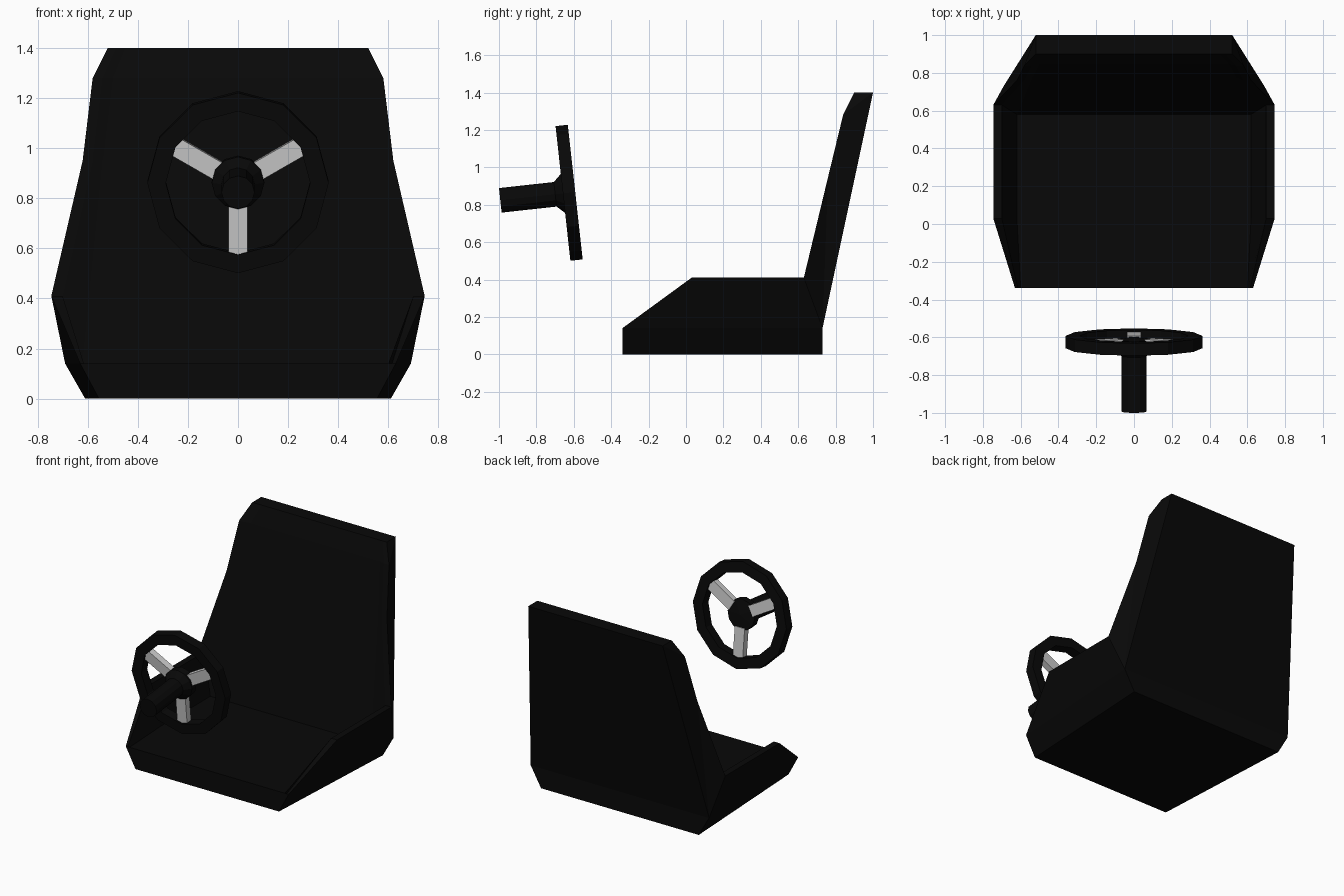
import bpy, bmesh, math
from mathutils import Matrix

if "Cube" in bpy.data.objects:
    bpy.data.objects.remove(bpy.data.objects["Cube"])

black = bpy.data.materials.new("black")
black.diffuse_color = (0.0025, 0.0025, 0.0025, 1)
black.use_nodes = True
black.node_tree.nodes["Principled BSDF"].inputs["Base Color"].default_value = black.diffuse_color
TILT = Matrix.Translation((0, -0.625, 0.864)) @ Matrix.Rotation(math.radians(6.3), 4, 'X')


def finish(name, bm, mat=None):
    bmesh.ops.remove_doubles(bm, verts=bm.verts, dist=1e-5)
    bmesh.ops.recalc_face_normals(bm, faces=bm.faces)
    me = bpy.data.meshes.new(name)
    bm.to_mesh(me)
    bm.free()
    ob = bpy.data.objects.new(name, me)
    bpy.context.collection.objects.link(ob)
    if mat:
        me.materials.append(mat)
    return ob


def lathe(name, profile, closed=False, sides=12):
    """Turn (radius, axial) points around the tilted steering axis."""
    bm = bmesh.new()
    rings = []
    for r, a in profile:
        rings.append([bm.verts.new((r * math.sin(2 * math.pi * i / sides), a,
                                    r * math.cos(2 * math.pi * i / sides)))
                      for i in range(sides)] if r else [bm.verts.new((0, a, 0))])
    pairs = list(zip(rings, rings[1:]))
    if closed:
        pairs.append((rings[-1], rings[0]))
    for p, q in pairs:
        for i in range(sides):
            j = (i + 1) % sides
            loop = [p[i % len(p)], p[j % len(p)], q[j % len(q)], q[i % len(q)]]
            bm.faces.new(list(dict.fromkeys(loop)))
    ob = finish(name, bm, black)
    ob.matrix_world = TILT


# Bucket seat: stations (y, z, half width, inner half width, inner y, inner z);
# the cushion lies flat and low between raised side bolsters
front = [(-0.34, 0, 0.555, 0.53, -0.34, 0),
         (-0.34, 0.14, 0.63, 0.60, -0.34, 0.14),
         (0.03, 0.41, 0.745, 0.62, 0.03, 0.14),
         (0.63, 0.41, 0.745, 0.62, 0.58, 0.14),
         (0.76, 0.95, 0.62, 0.54, 0.775, 0.95),
         (0.84, 1.28, 0.58, 0.50, 0.85, 1.28),
         (0.90, 1.40, 0.52, 0.45, 0.90, 1.40)]
back = [(0.73, 0, 0.61), (0.73, 0.14, 0.69), (1.0, 1.40, 0.52)]
bm = bmesh.new()
rows = []
for y, z, w, wi, yi, zi in front:
    half = [(w, y, z), ((w - 0.045) if zi < z else (w + wi) / 2, y, z), (wi, yi, zi)]
    pts = [(-a, b, c) for a, b, c in half] + half[::-1]
    rows.append([bm.verts.new(p) for p in pts])
for p, q in zip(rows, rows[1:]):
    for i in range(5):
        bm.faces.new((p[i], p[i + 1], q[i + 1], q[i]))
B = [[bm.verts.new((s * w, y, z)) for s in (-1, 1)] for y, z, w in back]
for p, q in zip(B, B[1:]):
    bm.faces.new((p[0], p[1], q[1], q[0]))
bm.faces.new(rows[0] + [B[0][1], B[0][0]])      # underside
bm.faces.new(rows[-1] + [B[2][1], B[2][0]])     # top edge
for e, s in ((0, 0), (-1, 1)):                  # sides
    F = [r[e] for r in rows]
    b0, b1, b2 = (b[s] for b in B)
    for f in ((F[0], F[1], b1, b0), (F[1], F[2], F[3], b1), (F[3], F[4], b1),
              (F[4], b2, b1), (F[4], F[5], b2), (F[5], F[6], b2)):
        bm.faces.new(f)
finish("seat", bm, black)

# Steering wheel rim, then column with flared hub
lathe("wheel_rim", [(0.362, -0.033), (0.362, 0.033), (0.288, 0.033), (0.288, -0.033)], closed=True)
lathe("steering_column", [(0, -0.37), (0.066, -0.37), (0.066, -0.075), (0.105, -0.033),
                          (0.105, 0.015), (0, 0.025)])

# Three grey spokes
for n, deg in enumerate((60, 180, 300)):
    bm = bmesh.new()
    bmesh.ops.create_cube(bm, size=1, matrix=Matrix.Translation((0, 0, 0.19))
                          @ Matrix.Diagonal((0.076, 0.045, 0.21, 1)))
    ob = finish(f"wheel_spoke_{n + 1}", bm)
    ob.matrix_world = TILT @ Matrix.Rotation(math.radians(deg), 4, 'Y')
